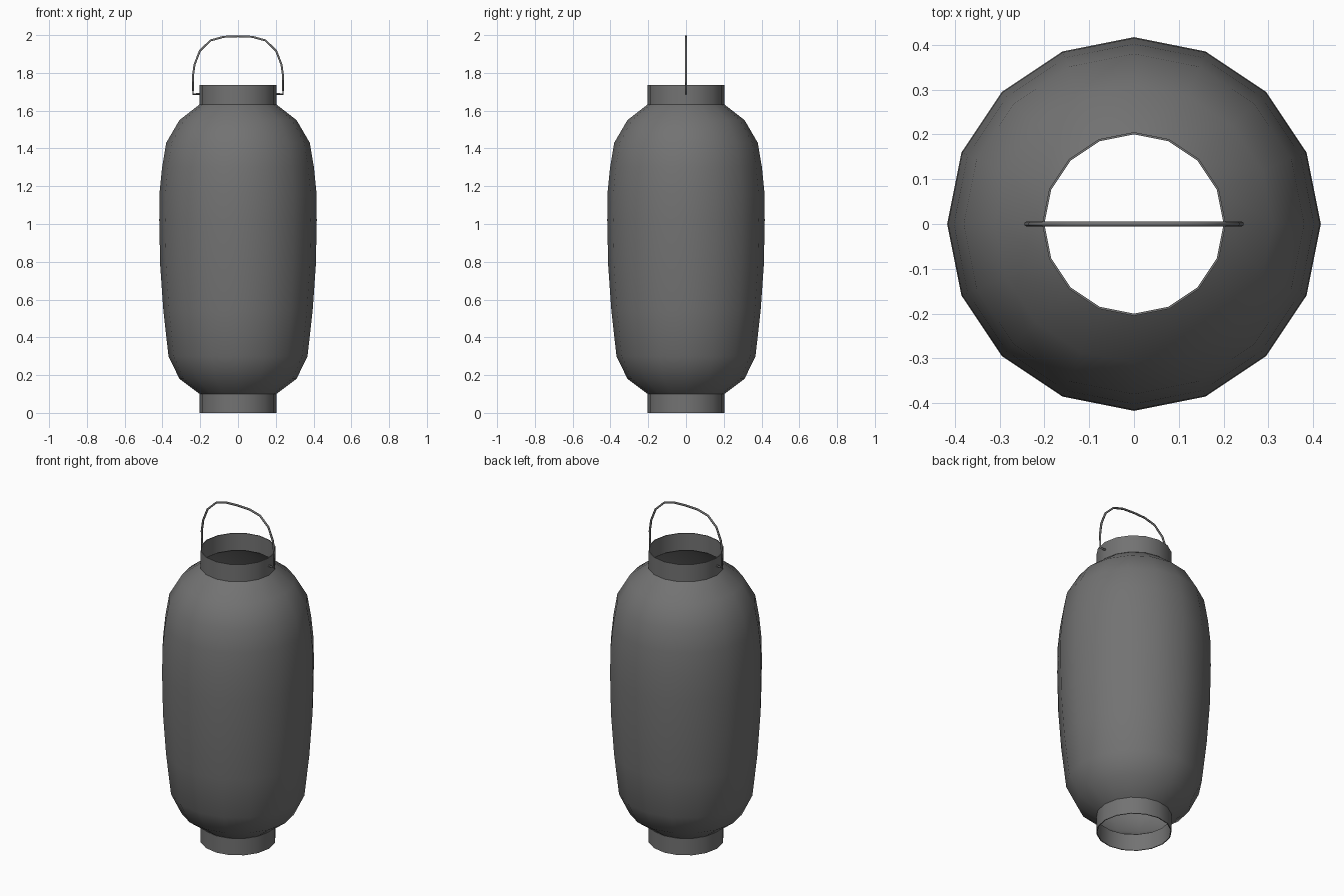
import bpy
import math

if "Cube" in bpy.data.objects:
    bpy.data.objects.remove(bpy.data.objects["Cube"])

SIDES = 16

# Dark grey for the whole lantern
dark = bpy.data.materials.new("dark_grey")
dark.diffuse_color = (0.17, 0.17, 0.17, 1)
dark.use_nodes = True
dark.node_tree.nodes["Principled BSDF"].inputs["Base Color"].default_value = dark.diffuse_color


def finish(obj, angle):
    obj.data.materials.append(dark)
    bpy.ops.object.select_all(action='DESELECT')
    obj.select_set(True)
    bpy.context.view_layer.objects.active = obj
    bpy.ops.object.shade_smooth_by_angle(angle=math.radians(angle))


def lathe(name, profile, closed=False):
    """Spin (radius, z) points around z; closed joins last point to first."""
    n = len(profile)
    verts = [(r * math.cos(math.tau * i / SIDES), r * math.sin(math.tau * i / SIDES), z)
             for r, z in profile for i in range(SIDES)]
    faces = []
    for j in range(n if closed else n - 1):
        a, b = j * SIDES, (j + 1) % n * SIDES
        for i in range(SIDES):
            k = (i + 1) % SIDES
            faces.append((a + i, a + k, b + k, b + i))
    mesh = bpy.data.meshes.new(name)
    mesh.from_pydata(verts, [], faces)
    obj = bpy.data.objects.new(name, mesh)
    bpy.context.collection.objects.link(obj)
    finish(obj, 50)
    return obj


# Paper body, open at both ends
lathe("lantern_body", [(0.203, 0.10), (0.310, 0.18), (0.368, 0.30), (0.395, 0.54),
                       (0.412, 0.78), (0.417, 1.02), (0.415, 1.17), (0.402, 1.30),
                       (0.380, 1.43), (0.310, 1.55), (0.203, 1.633)])

# Thin-walled collars
for name, z0, z1 in (("bottom_collar", 0.0, 0.10), ("top_collar", 1.633, 1.736)):
    lathe(name, [(0.205, z0), (0.205, z1), (0.200, z1), (0.200, z0)], closed=True)

# Wire handle, mirrored half path
half = [(0.200, 1.688), (0.238, 1.688), (0.239, 1.78), (0.230, 1.845), (0.201, 1.918),
        (0.145, 1.972), (0.076, 1.991)]
path = [(-x, z) for x, z in half] + [(0, 1.994)] + half[::-1]
curve = bpy.data.curves.new("handle", 'CURVE')
curve.dimensions = '3D'
curve.bevel_depth = 0.006
curve.bevel_resolution = 1
curve.use_fill_caps = True
spline = curve.splines.new('POLY')
spline.points.add(len(path) - 1)
for p, (x, z) in zip(spline.points, path):
    p.co = (x, 0, z, 1)
handle = bpy.data.objects.new("handle", curve)
bpy.context.collection.objects.link(handle)
bpy.ops.object.select_all(action='DESELECT')
handle.select_set(True)
bpy.context.view_layer.objects.active = handle
bpy.ops.object.convert(target='MESH')
finish(bpy.context.object, 65)
